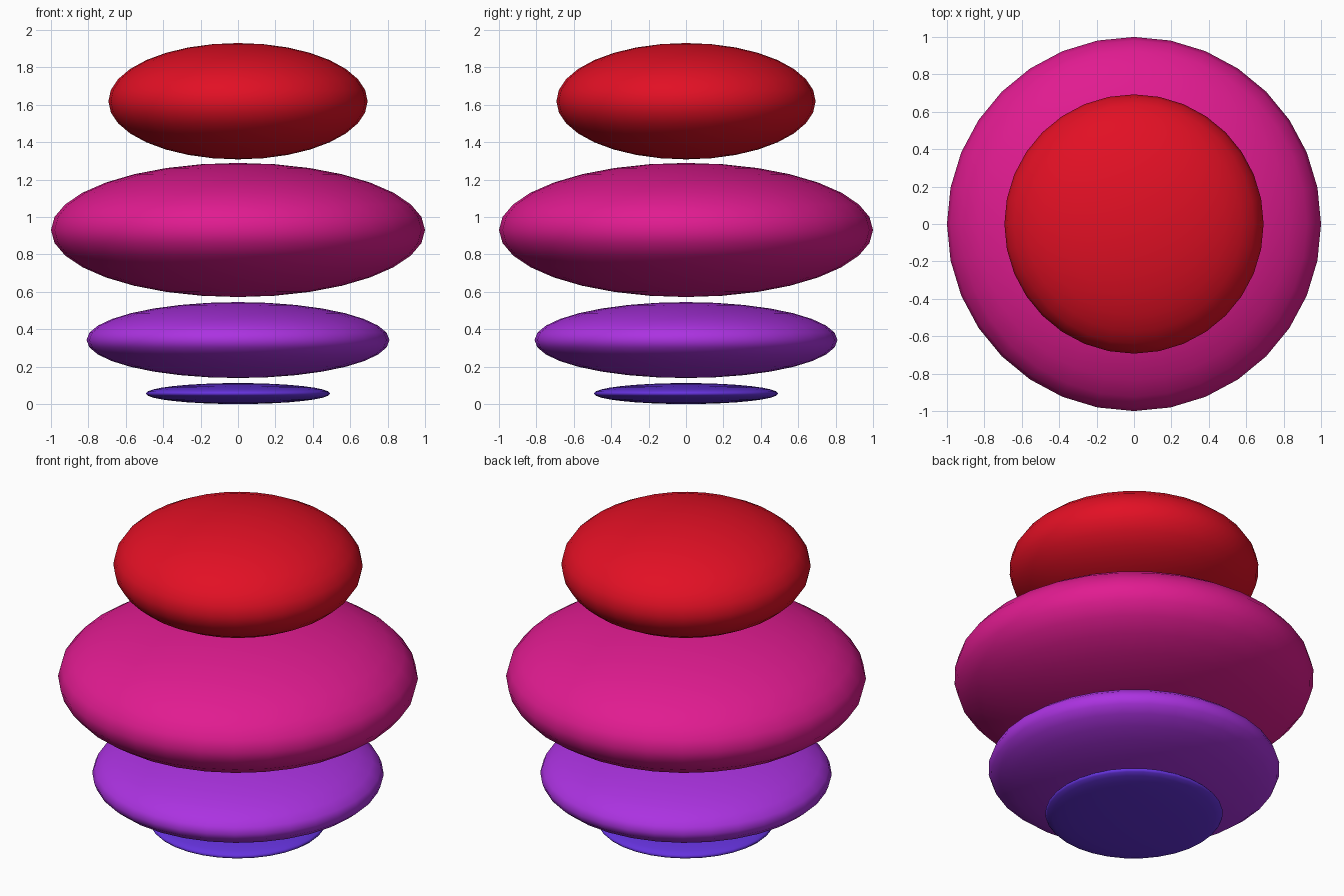
import bpy

if "Cube" in bpy.data.objects:
    bpy.data.objects.remove(bpy.data.objects["Cube"])


def ellipsoid(name, radius, z_min, z_max, color):
    """Squashed round sphere between two heights, smooth shaded."""
    bpy.ops.mesh.primitive_uv_sphere_add(
        segments=32, ring_count=16, radius=1, location=(0, 0, (z_min + z_max) / 2))
    obj = bpy.context.object
    obj.name = name
    obj.scale = (radius, radius, (z_max - z_min) / 2)
    bpy.ops.object.transform_apply(location=False, rotation=False, scale=True)
    bpy.ops.object.shade_smooth()
    mat = bpy.data.materials.new(name + "_color")
    mat.diffuse_color = (*color, 1)
    mat.use_nodes = True
    mat.node_tree.nodes["Principled BSDF"].inputs["Base Color"].default_value = mat.diffuse_color
    obj.data.materials.append(mat)


# Stack of four floating discs, bottom to top
ellipsoid("bottom_disc", 0.493, 0.0, 0.112, (0.13, 0.032, 0.72))
ellipsoid("lower_disc", 0.81, 0.139, 0.545, (0.41, 0.032, 0.75))
ellipsoid("wide_disc", 1.0, 0.572, 1.289, (0.75, 0.011, 0.28))
ellipsoid("top_disc", 0.693, 1.308, 1.93, (0.76, 0.005, 0.018))
